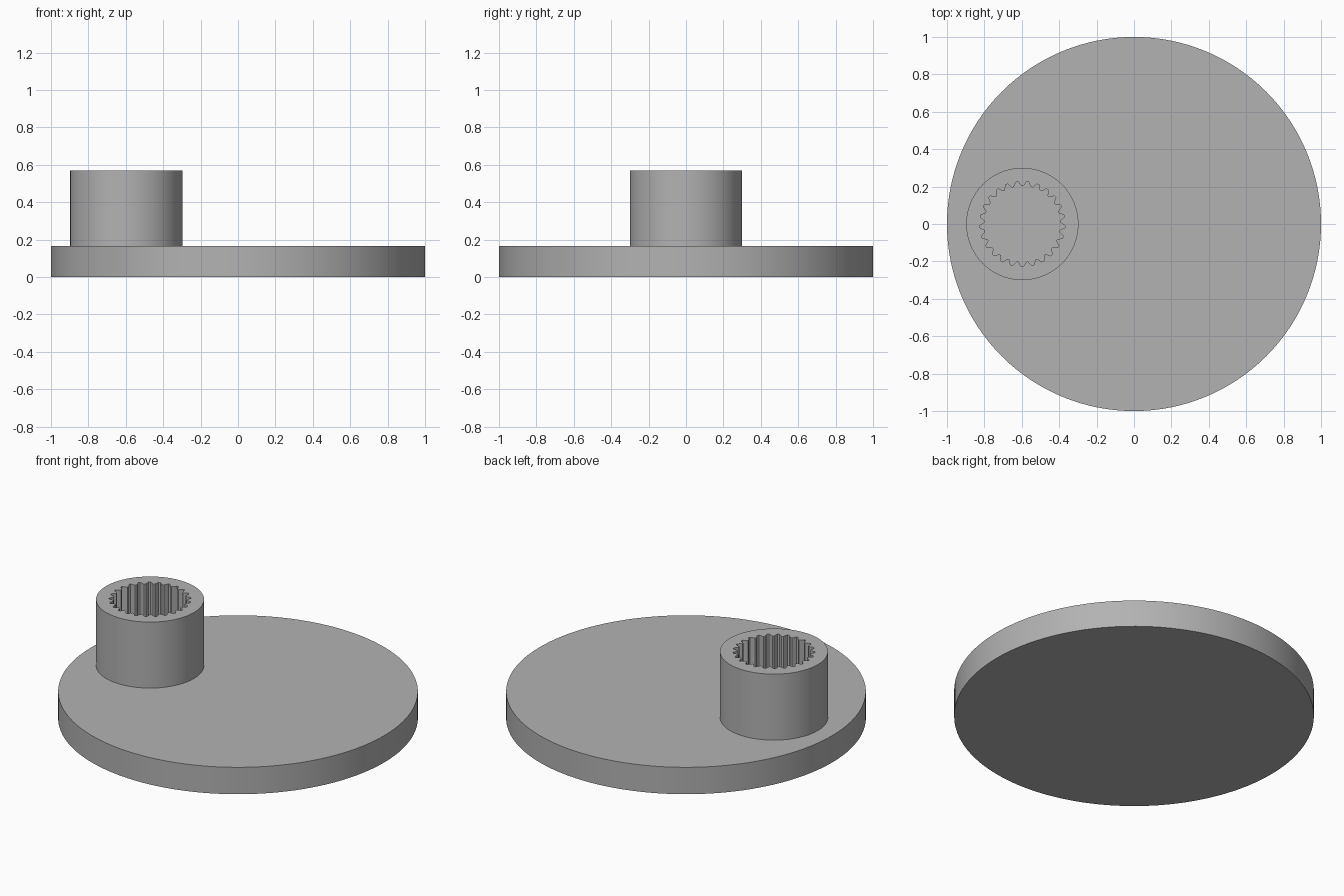
import bpy
import bmesh
from math import cos, sin, pi, radians

if "Cube" in bpy.data.objects:
    bpy.data.objects.remove(bpy.data.objects["Cube"])

BASE_TOP, HUB_TOP = 0.165, 0.57
HUB_X, HUB_R = -0.597, 0.30
TEETH, TOOTH_IN, TOOTH_OUT = 25, 0.203, 0.228

grey = bpy.data.materials.new("plain grey")
grey.use_nodes = True
color = (0.45, 0.45, 0.45, 1)
grey.diffuse_color = color
grey.node_tree.nodes["Principled BSDF"].inputs["Base Color"].default_value = color


def finish(obj, name):
    obj.name = name
    obj.data.materials.append(grey)
    bpy.ops.object.select_all(action="DESELECT")
    obj.select_set(True)
    bpy.context.view_layer.objects.active = obj
    bpy.ops.object.shade_smooth_by_angle(angle=radians(20))


def cylinder(name, radius, x, bottom, top):
    bpy.ops.mesh.primitive_cylinder_add(
        vertices=128, radius=radius, depth=top - bottom,
        location=(x, 0, (top + bottom) / 2))
    finish(bpy.context.object, name)


def ring(bm, points, z):
    verts = [bm.verts.new((x, y, z)) for x, y in points]
    edges = [bm.edges.new((verts[i - 1], verts[i])) for i in range(len(verts))]
    return edges


# Round base disc
cylinder("base_disc", 1.0, 0, 0, BASE_TOP)

# Hub tube with a toothed socket: annular top, extruded down to the disc
step = 2 * pi / TEETH
socket = []
for i in range(TEETH):
    a = pi / 2 + i * step
    for shift, r in ((-0.1, TOOTH_IN), (0.1, TOOTH_IN), (0.4, TOOTH_OUT), (0.6, TOOTH_OUT)):
        socket.append((r * cos(a + shift * step), r * sin(a + shift * step)))
outer = [(HUB_R * cos(i * pi / 64), HUB_R * sin(i * pi / 64)) for i in range(128)]

bm = bmesh.new()
edges = ring(bm, outer, HUB_TOP) + ring(bm, socket, HUB_TOP)
bmesh.ops.triangle_fill(bm, edges=edges, use_beauty=True, normal=(0, 0, 1))
down = bmesh.ops.extrude_edge_only(bm, edges=edges)
bottom = [v for v in down["geom"] if isinstance(v, bmesh.types.BMVert)]
bmesh.ops.translate(bm, verts=bottom, vec=(0, 0, BASE_TOP - HUB_TOP))
bmesh.ops.recalc_face_normals(bm, faces=bm.faces)
if max(bm.faces, key=lambda f: f.calc_center_median().z).normal.z < 0:
    bmesh.ops.reverse_faces(bm, faces=bm.faces)
mesh = bpy.data.meshes.new("splined_hub")
bm.to_mesh(mesh)
bm.free()
hub = bpy.data.objects.new("splined_hub", mesh)
hub.location.x = HUB_X
bpy.context.collection.objects.link(hub)
finish(hub, "splined_hub")
